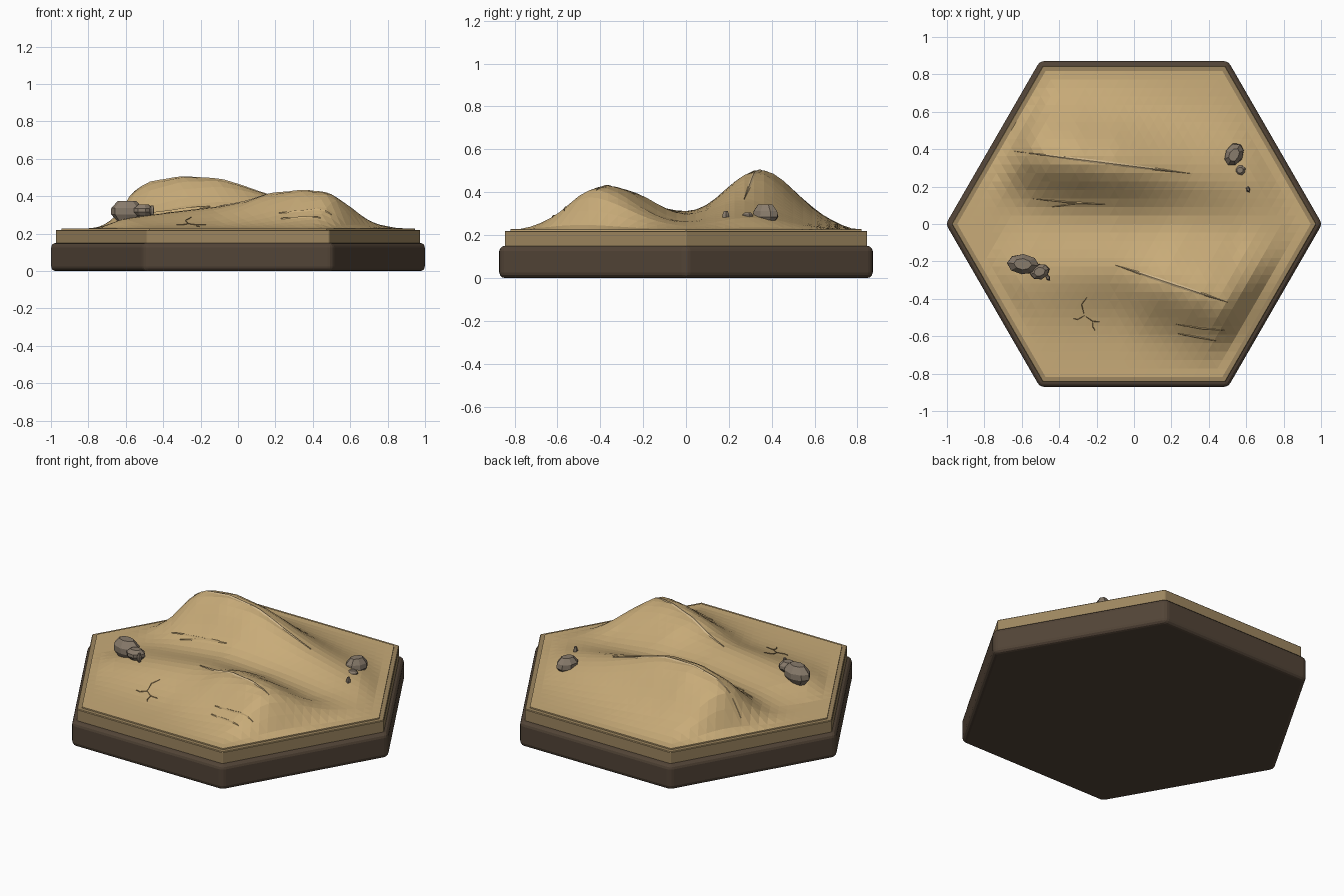
import bpy, bmesh, math, random
from mathutils import Vector
from mathutils.bvhtree import BVHTree

if "Cube" in bpy.data.objects:
    bpy.data.objects.remove(bpy.data.objects["Cube"])

random.seed(4)


def material(name, rgb):
    m = bpy.data.materials.new(name)
    m.diffuse_color = (*rgb, 1)
    m.use_nodes = True
    m.node_tree.nodes["Principled BSDF"].inputs["Base Color"].default_value = m.diffuse_color
    return m


BASE = material("dark_base", (0.085, 0.058, 0.038))
RIM = material("rim_sand", (0.34, 0.24, 0.115))
SAND = material("sand", (0.58, 0.41, 0.19))
CREST = material("pale_sand", (0.62, 0.46, 0.25))
CRACK = material("crack", (0.30, 0.20, 0.09))
ROCK = material("rock", (0.25, 0.20, 0.15))


def finish(bm, name, mat):
    bmesh.ops.recalc_face_normals(bm, faces=bm.faces)
    me = bpy.data.meshes.new(name)
    bm.to_mesh(me)
    bm.free()
    me.materials.append(mat)
    ob = bpy.data.objects.new(name, me)
    bpy.context.collection.objects.link(ob)
    return ob


def hexagon(name, r, z0, z1, bevel, segments, mat):
    bm = bmesh.new()
    rings = [[bm.verts.new((r * math.cos(i * math.pi / 3), r * math.sin(i * math.pi / 3), z))
              for i in range(6)] for z in (z0, z1)]
    bm.faces.new(rings[0])
    bm.faces.new(rings[1])
    for i in range(6):
        j = (i + 1) % 6
        bm.faces.new((rings[0][i], rings[0][j], rings[1][j], rings[1][i]))
    ob = finish(bm, name, mat)
    mod = ob.modifiers.new("bevel", 'BEVEL')
    mod.width, mod.segments = bevel, segments
    return ob


# Hexagonal base and sand slab
hexagon("base", 1.006, 0, 0.15, 0.025, 3, BASE)
hexagon("sand_slab", 0.976, 0.145, 0.22, 0.004, 1, RIM)


def lerp_table(table, x):
    if x <= table[0][0]:
        return table[0][1]
    for (a, u), (b, v) in zip(table, table[1:]):
        if x <= b:
            t = (x - a) / (b - a)
            return u + (v - u) * t
    return table[-1][1]


# Crest heights of the two dunes along x
DUNE_1 = [(-0.85, 0), (-0.75, .03), (-0.65, .1), (-0.55, .205), (-0.48, .245), (-0.3, .278),
          (-0.1, .262), (0, .235), (.13, .19), (.3, .135), (.5, .085), (.65, .05), (.85, 0)]
DUNE_2 = [(-0.85, 0), (-0.65, .055), (-0.4, .09), (-0.15, .12), (0, .145), (.13, .185),
          (.35, .205), (.5, .19), (.6, .12), (.7, .04), (.85, 0)]


def crest_1(x):
    return 0.39 - 0.126 * (x + 0.65)


def crest_2(x):
    return -0.22 - 0.33 * max(0, min(x + 0.1, 0.65))


def height(x, y):
    d1, d2 = y - crest_1(x), y - crest_2(x)
    h = lerp_table(DUNE_1, x) * math.exp(-0.5 * (d1 / (0.17 if d1 > 0 else 0.15)) ** 2)
    xs = x - 0.4 * (y + 0.38)
    h += lerp_table(DUNE_2, xs) * math.exp(-0.5 * (d2 / (0.20 if d2 > 0 else 0.155)) ** 2)
    edge = R_SAND * 0.866 - max(abs(y), abs(x) * 0.866 + abs(y) * 0.5)
    t = max(0, min(edge / 0.13, 1))
    return 0.227 + h * t * t * (3 - 2 * t)


# Dune surface on a triangular lattice, with a short skirt down into the slab
R_SAND, N = 0.945, 18
bm = bmesh.new()
grid = {}
for a in range(-N, N + 1):
    for b in range(-N, N + 1):
        if abs(a + b) <= N:
            x, y = R_SAND / N * (a + b / 2), R_SAND / N * b * math.sqrt(3) / 2
            grid[a, b] = bm.verts.new((x, y, height(x, y)))
for (a, b), v in grid.items():
    for p, q in (((a + 1, b), (a, b + 1)), ((a + 1, b - 1), (a + 1, b))):
        if p in grid and q in grid:
            bm.faces.new((v, grid[p], grid[q]))
bm.normal_update()
tree = BVHTree.FromBMesh(bm)
border = [e for e in bm.edges if e.is_boundary]
skirt = bmesh.ops.extrude_edge_only(bm, edges=border)["geom"]
for v in skirt:
    if isinstance(v, bmesh.types.BMVert):
        v.co.z = 0.215
dunes = finish(bm, "dunes", SAND)


def ground(x, y):
    hit = tree.ray_cast(Vector((x, y, 2)), Vector((0, 0, -1)))[0]
    return hit.z if hit else 0.22


def ribbon(name, pts, width, lift, mat, steps=16):
    """Tapered raised strip draped over the dunes."""
    bm = bmesh.new()
    rows = []
    n = len(pts) - 1
    for i in range(steps + 1):
        t = i / steps * n
        k = min(int(t), n - 1)
        p0, p1 = Vector(pts[k]), Vector(pts[k + 1])
        c = p0.lerp(p1, t - k)
        d = (p1 - p0).normalized()
        w = width / 2 * max(0.08, math.sin(math.pi * i / steps))
        row = []
        for s, z in ((-1, -0.002), (0, lift), (1, -0.002)):
            x, y = c.x - d.y * w * s, c.y + d.x * w * s
            row.append(bm.verts.new((x, y, ground(x, y) + z)))
        rows.append(row)
    for r, q in zip(rows, rows[1:]):
        for j in range(2):
            bm.faces.new((r[j], q[j], q[j + 1], r[j + 1]))
    return finish(bm, name, mat)


# Pale wind-blown crests
ribbon("crest_back", [(x, crest_1(x)) for x in (-0.64, -0.3, 0, 0.3)], 0.03, 0.005, CREST, 24)
ribbon("crest_front", [(x, crest_2(x)) for x in (-0.1, 0.1, 0.3, 0.5)], 0.03, 0.005, CREST, 24)

# Wind ripples on the slopes
for i, pts in enumerate([[(-0.54, 0.135), (-0.35, 0.115), (-0.2, 0.11)],
                         [(-0.45, 0.09), (-0.3, 0.11), (-0.15, 0.105)],
                         [(0.22, -0.535), (0.36, -0.56), (0.5, -0.57)],
                         [(0.23, -0.585), (0.33, -0.605), (0.44, -0.625)]]):
    ribbon(f"ripple_{i + 1}", pts, 0.014, 0.005, SAND)

# Branching crack
for i, pts in enumerate([[(-0.25, -0.39), (-0.28, -0.43), (-0.265, -0.49)],
                         [(-0.265, -0.49), (-0.22, -0.52), (-0.17, -0.525)],
                         [(-0.265, -0.49), (-0.30, -0.51), (-0.33, -0.505)],
                         [(-0.22, -0.52), (-0.22, -0.55), (-0.205, -0.575)]]):
    ribbon(f"crack_{i + 1}", pts, 0.007, 0.003, CRACK, 6)


def rock(name, centre, size, turn, sides=8):
    """Faceted boulder from four stacked rings."""
    bm = bmesh.new()
    rings = []
    for r, z in ((0.6, -1), (1, -0.3), (0.97, 0.3), (0.55, 1)):
        ring = []
        for i in range(sides):
            a = 2 * math.pi * i / sides
            k = r * random.uniform(0.94, 1.04)
            ring.append(bm.verts.new((k * math.cos(a) * size[0], k * math.sin(a) * size[1], z * size[2])))
        rings.append(ring)
    bm.faces.new(rings[0])
    bm.faces.new(rings[-1])
    for lo, hi in zip(rings, rings[1:]):
        for i in range(sides):
            j = (i + 1) % sides
            bm.faces.new((lo[i], lo[j], hi[j], hi[i]))
    ob = finish(bm, name, ROCK)
    ob.location = centre
    ob.rotation_euler.z = math.radians(turn)


# Two rock clusters
rock("boulder_left", (-0.595, -0.215, 0.32), (0.088, 0.055, 0.055), -5)
rock("stone_left", (-0.505, -0.255, 0.325), (0.056, 0.042, 0.03), 15)
rock("pebble_left", (-0.46, -0.287, 0.325), (0.013, 0.018, 0.025), 20, 5)
rock("boulder_right", (0.535, 0.37, 0.298), (0.068, 0.048, 0.045), 60)
rock("stone_right", (0.567, 0.287, 0.287), (0.032, 0.028, 0.018), 20)
rock("pebble_right", (0.61, 0.185, 0.287), (0.012, 0.017, 0.026), 10, 5)
